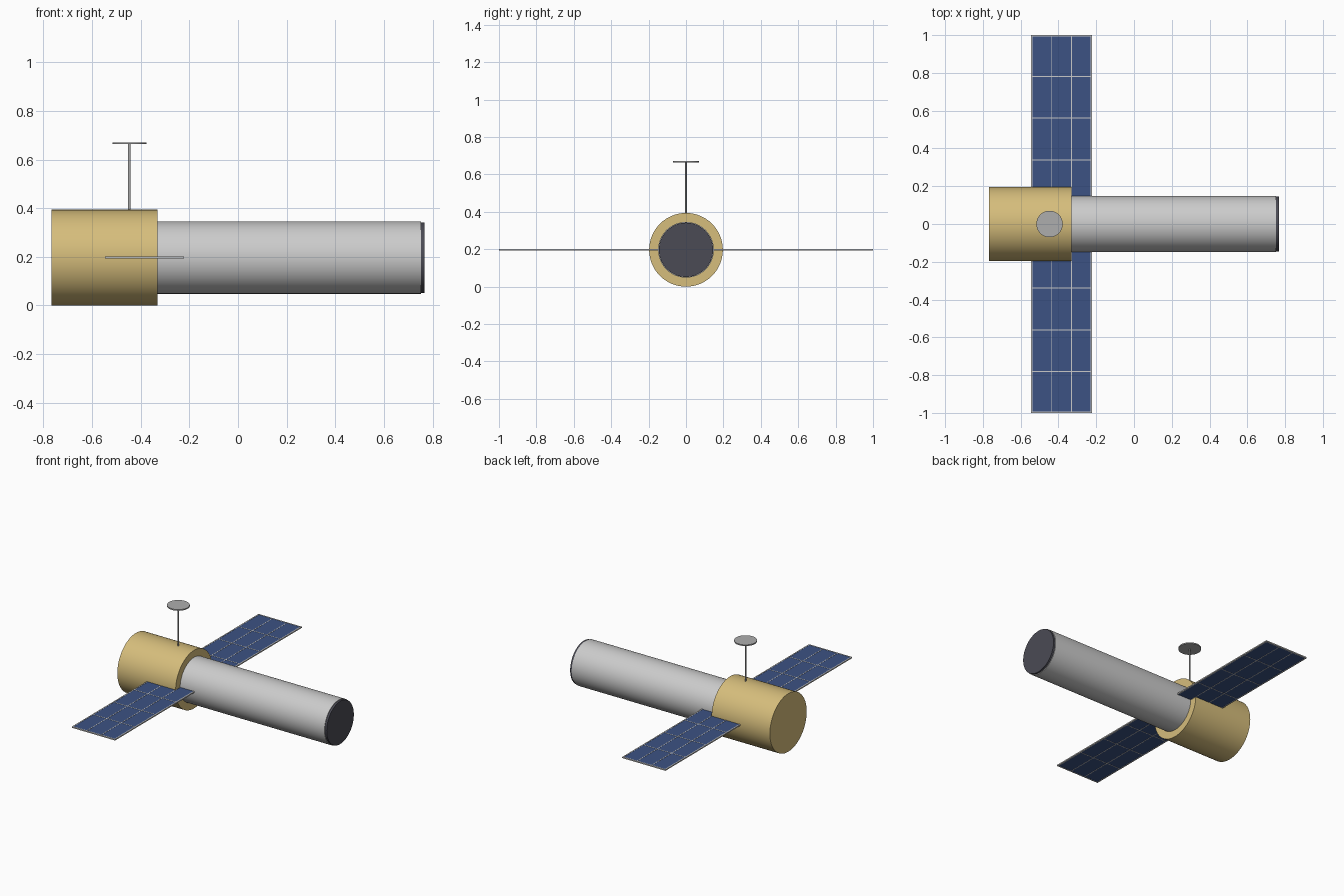
import bpy
import math

if "Cube" in bpy.data.objects:
    bpy.data.objects.remove(bpy.data.objects["Cube"])

AXIS_Z = 0.197  # height of the telescope axis


def material(name, rgb):
    m = bpy.data.materials.new(name)
    m.diffuse_color = (*rgb, 1)
    m.use_nodes = True
    m.node_tree.nodes["Principled BSDF"].inputs["Base Color"].default_value = m.diffuse_color
    return m


GOLD = material("gold_foil", (0.67, 0.51, 0.20))
SILVER = material("silver", (0.68, 0.68, 0.71))
DARK = material("dark_cover", (0.07, 0.07, 0.09))
BLUE = material("solar_cells", (0.045, 0.085, 0.23))
GREY = material("light_grey", (0.42, 0.42, 0.42))


def cylinder(name, start, end, radius, mat, along_x=True, sides=64):
    """Cylinder between two points that share either the x or the z axis."""
    mid = [(a + b) / 2 for a, b in zip(start, end)]
    bpy.ops.mesh.primitive_cylinder_add(
        vertices=sides, radius=radius, depth=math.dist(start, end), location=mid,
        rotation=(0, math.pi / 2 if along_x else 0, 0))
    ob = bpy.context.object
    ob.name = name
    ob.data.materials.append(mat)
    bpy.ops.object.shade_smooth_by_angle()
    return ob


def box(name, x0, x1, y0, y1, thickness, mat):
    """Flat box lying in the panel plane."""
    bpy.ops.mesh.primitive_cube_add(size=1, location=((x0 + x1) / 2, (y0 + y1) / 2, AXIS_Z))
    ob = bpy.context.object
    ob.name = name
    ob.scale = (x1 - x0, y1 - y0, thickness)
    bpy.ops.object.transform_apply(location=False, rotation=False, scale=True)
    ob.data.materials.append(mat)
    return ob


# Body, tube and end cover
cylinder("equipment_body", (-0.767, 0, AXIS_Z), (-0.33, 0, AXIS_Z), 0.197, GOLD)
cylinder("telescope_tube", (-0.34, 0, AXIS_Z), (0.753, 0, AXIS_Z), 0.149, SILVER)
cylinder("aperture_cover", (0.74, 0, AXIS_Z), (0.767, 0, AXIS_Z), 0.145, DARK)

# Antenna
cylinder("antenna_mast", (-0.447, 0, 0.37), (-0.447, 0, 0.665), 0.005, GREY, False, 16)
cylinder("antenna_dish", (-0.447, 0, 0.663), (-0.447, 0, 0.671), 0.07, GREY, False, 48)

# Solar wings: blue sheet with a raised 3 x 4 grid of frame bars
X0, X1, Y0, Y1 = -0.546, -0.222, 0.12, 1.0
COLS, ROWS, EDGE, BAR = 3, 4, 0.008, 0.005


def bar_span(lo, hi, i, n):
    """Range of bar i; outer bars sit fully inside the edge."""
    if i == 0:
        return lo, lo + EDGE
    if i == n:
        return hi - EDGE, hi
    c = lo + (hi - lo) * i / n
    return c - BAR / 2, c + BAR / 2


for side, sign in (("left", -1), ("right", 1)):
    def part(name, x0, x1, y0, y1, t, mat):
        ya, yb = sorted((sign * y0, sign * y1))
        return box(name, x0, x1, ya, yb, t, mat)

    part(f"{side}_solar_sheet", X0 + 0.002, X1 - 0.002, Y0, Y1 - 0.002, 0.006, BLUE)
    bars = []
    for i in range(COLS + 1):
        a, b = bar_span(X0, X1, i, COLS)
        bars.append(part(f"{side}_long_bar", a, b, Y0, Y1, 0.008, SILVER))
    for j in range(ROWS + 1):
        a, b = bar_span(Y0, Y1, j, ROWS)
        bars.append(part(f"{side}_cross_bar", X0, X1, a, b, 0.008, SILVER))
    # Join the bars into one frame
    bpy.ops.object.select_all(action='DESELECT')
    for b in bars:
        b.select_set(True)
    bpy.context.view_layer.objects.active = bars[0]
    bpy.ops.object.join()
    bars[0].name = f"{side}_solar_frame"
